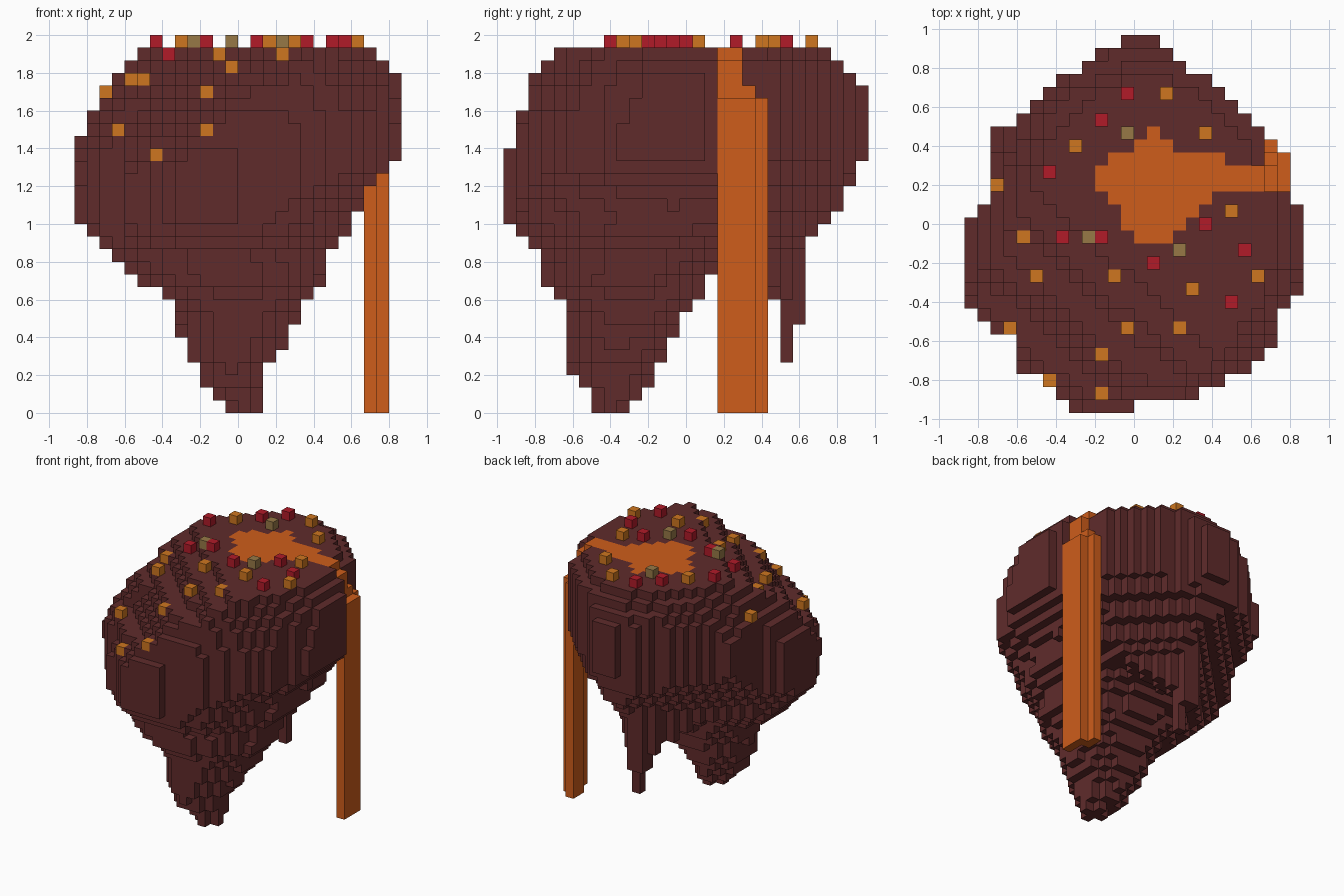
import bpy
import bmesh

cube = bpy.data.objects.get("Cube")
if cube:
    bpy.data.objects.remove(cube, do_unlink=True)

UNIT = 1 / 15  # edge length of one block


def material(name, rgb):
    mat = bpy.data.materials.new(name)
    mat.use_nodes = True
    mat.diffuse_color = (*rgb, 1)
    node = next(n for n in mat.node_tree.nodes if n.type == "BSDF_PRINCIPLED")
    node.inputs["Base Color"].default_value = (*rgb, 1)
    return mat


def lookup(table, key):
    """Linear interpolation in rows of (key, values...), clamped at both ends."""
    if key <= table[0][0]:
        return table[0][1:]
    for low, high in zip(table, table[1:]):
        if key <= high[0]:
            t = (key - low[0]) / (high[0] - low[0])
            return [a + (b - a) * t for a, b in zip(low[1:], high[1:])]
    return table[-1][1:]


def build_blocks(name, cells, solid, mat):
    """Mesh the outer faces of the cells that do not touch a solid neighbour."""
    bm = bmesh.new()
    verts = {}

    def corner(p):
        if p not in verts:
            x, y, z = p
            verts[p] = bm.verts.new((x * UNIT, (y - 0.5) * UNIT, z * UNIT))
        return verts[p]

    for cell in sorted(cells):
        for axis in range(3):
            for side in (0, 1):
                beside = list(cell)
                beside[axis] += 2 * side - 1
                if tuple(beside) in solid:
                    continue
                ring = []
                for u, v in ((0, 0), (1, 0), (1, 1), (0, 1)):
                    p = list(cell)
                    p[axis] += side
                    p[(axis + 1) % 3] += u
                    p[(axis + 2) % 3] += v
                    ring.append(corner(tuple(p)))
                bm.faces.new(ring if side else ring[::-1])
    mesh = bpy.data.meshes.new(name)
    bm.to_mesh(mesh)
    bm.free()
    mesh.materials.append(mat)
    obj = bpy.data.objects.new(name, mesh)
    bpy.context.scene.collection.objects.link(obj)


# Rock cross-sections: layer, left, right, front, back (in blocks)
main_lobe = [
    (0, -1, 2, -7.5, -4.5), (1, -2, 2, -7.5, -3.5), (2, -3, 2, -8.5, -3),
    (4, -4, 3, -9.5, -1.5), (7, -5, 5, -9.5, 0), (9, -6, 6, -10.5, 1.5),
    (10, -8, 7, -11.5, 1.5), (12, -10, 7, -11.5, 4), (14, -12, 9, -13.5, 8),
    (15, -13, 9, -14.5, 12.5), (17, -13, 10, -14.5, 12.5),
    (20, -13, 13, -14.5, 14.5), (22, -12.5, 13, -13.5, 14.5),
    (24, -11, 13, -13, 14.5), (25, -10, 13, -13, 14.5),
    (26, -10, 13, -12.5, 13.5), (27, -9.5, 12, -12.5, 12.5),
    (28, -9, 11, -13, 11.5),
]
back_lobe = [
    (4, 0, 1, 7.5, 8.5), (6, 0, 1, 7.5, 8.5), (7, -1, 1, 7.5, 9.5),
    (9, -2, 2, 6.5, 9.5), (11, -5, 4, 4, 9.5), (12, -7, 5, 2, 10.5),
    (14, -9, 8, -2, 12),
]
# Squareness of the cross-section by layer
squareness = [(0, 1.6), (9, 1.9), (16, 2.1), (19, 2.6), (22, 2.6), (26, 2), (28, 1.7)]
# Plan outline: depth, left, right
outline = [
    (-14, -5, 0), (-13, -6, 5), (-12, -7, 7), (-11, -9, 9), (-9, -9, 11),
    (-7, -12, 11), (-5, -13, 13), (0, -13, 13), (2, -11, 12), (5, -11, 12),
    (7, -11, 10), (8, -9, 9), (10, -7, 7), (12, -4, 4), (13, -3, 3), (14, -1, 2),
]
# Top slope: distance towards the low corner, height
slope = [(4.4, 29), (4.8, 28), (7, 28), (8.9, 26.8), (9.2, 26.2), (11.3, 26),
         (12.9, 25), (15.5, 22.3), (17.4, 22), (18.8, 20), (22, 17)]
# Underside slopes: distance towards the two back corners, lowest layer
underside_left = [(8, 0), (9, 14), (12.7, 16.5), (18, 20)]
underside_right = [(9, 0), (10, 12), (12, 15), (15, 18), (18, 21)]


def cap(x, y):
    return round(lookup(slope, -0.95 * (x + 0.5) - 1.05 * y)[0])


def base(x, y):
    return round(max(lookup(underside_left, y - x - 0.5)[0],
                     lookup(underside_right, y + x + 0.5)[0]))


def in_lobe(table, x, y, z):
    left, right, front, back = lookup(table, z)
    power = lookup(squareness, z)[0]
    u = abs(2 * x + 1 - left - right) / (right - left)
    v = abs(2 * y - front - back) / (back - front)
    return u ** power + v ** power <= 1


rock = set()
for y in range(-14, 15):
    left, right = lookup(outline, y)
    for x in range(-13, 13):
        if not left <= x + 0.5 <= right:
            continue
        spike = in_lobe(back_lobe, x, y, 9)
        for z in range(0 if spike else base(x, y), cap(x, y)):
            if in_lobe(main_lobe, x, y, z) or (
                    4 <= z <= 14 and in_lobe(back_lobe, x, y, z)):
                rock.add((x, y, z))

# Molten pool with its outlet stream, one block deep
pool_rows = {7: (1, 2), 6: (0, 3), 5: (-2, 7), 4: (-3, 10), 3: (-3, 10),
             2: (-2, 6), 1: (-1, 5), 0: (-1, 4), -1: (0, 3)}
pool = {(x, y, 28) for y, row in pool_rows.items() for x in range(*row)}

# Molten fall down the side: column and height, with a step at the rim
fall_heights = {(11, 3): 25, (11, 4): 25, (11, 5): 25, (10, 5): 26, (10, 6): 25}
fall = {(x, y, z) for (x, y), top in fall_heights.items() for z in range(top)}
fall |= {(10, y, z) for y in (3, 4) for z in (25, 26, 27)}
rock = {c for c in rock if c not in pool | fall and c[:2] not in fall_heights
        and not (c[0] >= 10 and c[1] in (3, 4) and c[2] > 27)}
solid = rock | pool | fall

brown = material("dark_brown_rock", (0.115, 0.024, 0.024))
orange = material("molten_orange", (0.62, 0.11, 0.011))
build_blocks("island_rock", rock, solid, brown)
build_blocks("molten_pool", pool, solid, orange)
build_blocks("molten_fall", fall, solid, orange)

# Single blocks scattered on the surface
red_spots = [(-1, 10), (-3, 8), (-7, 4), (-6, -1), (-3, -1), (1, -3), (5, 0),
             (8, -2), (7, -6)]
olive_spots = [(-1, 7), (-4, -1), (3, -2)]
ochre_spots = [(2, 10), (5, 7), (-5, 6), (-11, 3), (7, 1), (-9, -1), (-8, -4),
               (-2, -4), (9, -4), (4, -5), (-10, -8), (-1, -8), (3, -8),
               (-3, -10), (-7, -12), (-3, -13)]


def scatter(name, spots, mat):
    cells = set()
    for x, y in spots:
        column = [z + 1 for a, b, z in solid if (a, b) == (x, y)]
        cells.add((x, y, max(column, default=cap(x, y))))
    build_blocks(name, cells, cells, mat)


scatter("red_blocks", red_spots, material("crimson_red", (0.44, 0.011, 0.022)))
scatter("olive_blocks", olive_spots, material("dull_olive", (0.31, 0.19, 0.062)))
scatter("ochre_blocks", ochre_spots, material("ochre", (0.62, 0.183, 0.014)))
